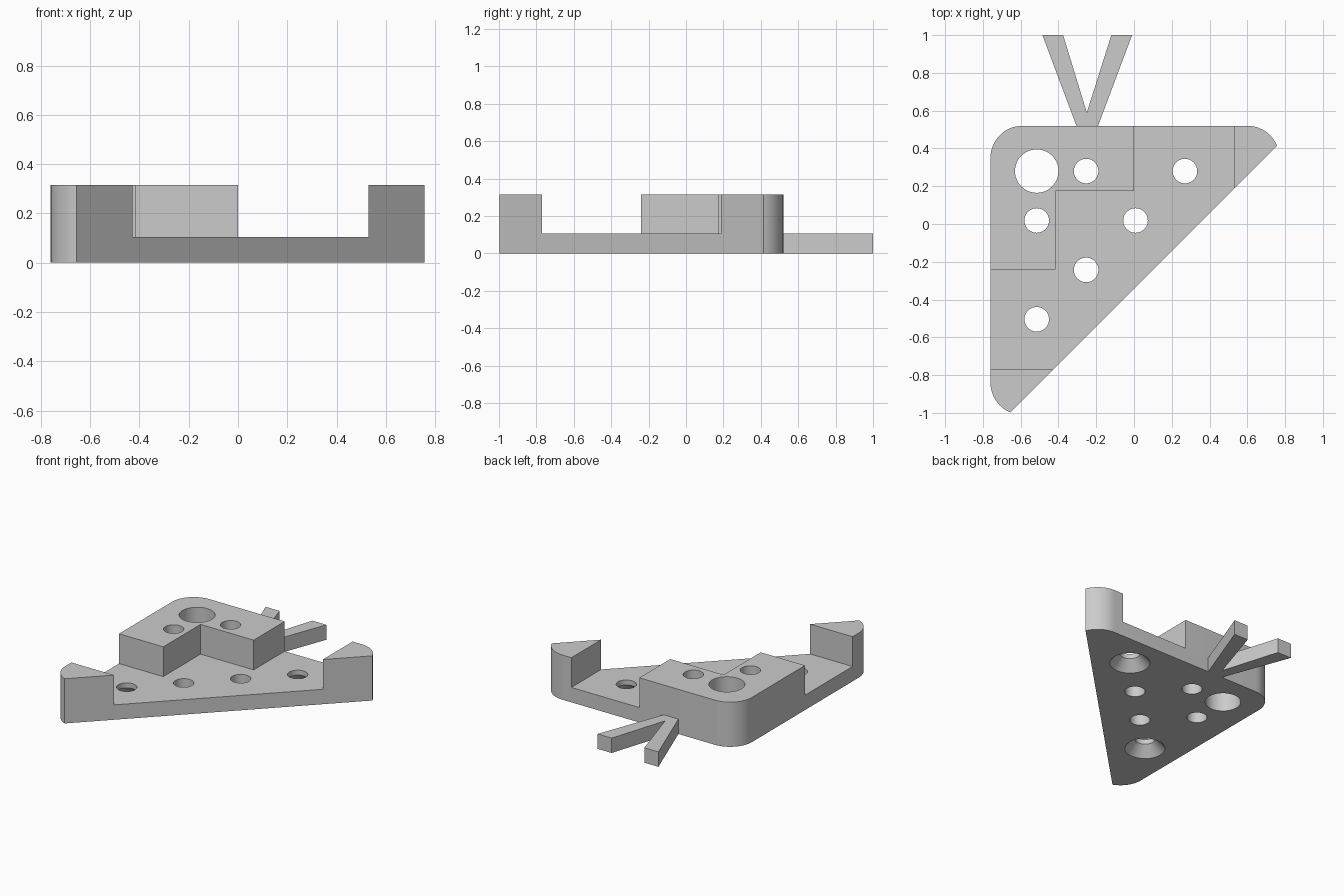
import bpy
import bmesh
from math import cos, sin, asin, pi
from mathutils import Matrix

cube = bpy.data.objects.get("Cube")
if cube:
    bpy.data.objects.remove(cube, do_unlink=True)

grey = bpy.data.materials.new("light_grey")
grey.use_nodes = True
colour = (0.6, 0.6, 0.6, 1)
grey.diffuse_color = colour
grey.node_tree.nodes["Principled BSDF"].inputs["Base Color"].default_value = colour

LEFT, BACK = -0.76, 0.52     # outer faces meeting at the square corner
BASE, TOP = 0.105, 0.315     # plate thickness and full height
RADIUS, REACH = 0.17, 1.36   # corner rounding, corner to end-arc centre


def add_object(name, bm):
    bmesh.ops.recalc_face_normals(bm, faces=bm.faces)
    mesh = bpy.data.meshes.new(name)
    bm.to_mesh(mesh)
    bm.free()
    mesh.materials.append(grey)
    obj = bpy.data.objects.new(name, mesh)
    bpy.context.collection.objects.link(obj)
    return obj


def prism(name, outline, low, high):
    bm = bmesh.new()
    face = bm.faces.new([bm.verts.new((x, y, low)) for x, y in outline])
    result = bmesh.ops.extrude_face_region(bm, geom=[face])
    verts = [v for v in result["geom"] if isinstance(v, bmesh.types.BMVert)]
    bmesh.ops.translate(bm, verts=verts, vec=(0, 0, high - low))
    return add_object(name, bm)


def cone(name, x, y, low, high, r_low, r_high):
    bm = bmesh.new()
    bmesh.ops.create_cone(bm, cap_ends=True, segments=48, radius1=r_low,
                          radius2=r_high, depth=high - low,
                          matrix=Matrix.Translation((x, y, (low + high) / 2)))
    return add_object(name, bm)


def cut(target, cutter):
    mod = target.modifiers.new("cut", "BOOLEAN")
    mod.operation = "DIFFERENCE"
    mod.solver = "EXACT"
    mod.object = cutter
    bpy.context.view_layer.objects.active = target
    bpy.ops.object.modifier_apply(modifier=mod.name)
    bpy.data.objects.remove(cutter, do_unlink=True)


def arc(cx, cy, start, end, steps=12):
    angles = [start + (end - start) * i / steps for i in range(steps + 1)]
    return [(cx + RADIUS * cos(a), cy + RADIUS * sin(a)) for a in angles]


# Triangular body with rounded corner and clipped rounded ends
tip = asin(0.065 / RADIUS)
outline = (arc(LEFT + REACH, BACK - RADIUS, tip, pi / 2)
           + arc(LEFT + RADIUS, BACK - RADIUS, pi / 2, pi)
           + arc(LEFT + RADIUS, BACK - REACH, pi, 1.5 * pi - tip))
body = prism("triangular_bracket", outline, 0, TOP)

# Lowered floor, leaving the L-shaped block and the two end posts
step = [(-1, -0.24), (-0.415, -0.24), (-0.415, 0.175), (0, 0.175),
        (0, 0.8), (0.53, 0.8), (0.53, -0.77), (-1, -0.77)]
cut(body, prism("floor_cutter", step, BASE, 0.5))

# Grid of through holes: one large at the corner, the rest small
X0, Y0, PITCH, SMALL, LARGE = -0.515, 0.28, 0.2615, 0.065, 0.115
for col, row in [(0, 0), (1, 0), (3, 0), (0, 1), (2, 1), (1, 2), (0, 3)]:
    x, y = X0 + col * PITCH, Y0 - row * PITCH
    r = LARGE if col + row == 0 else SMALL
    cut(body, cone("hole_cutter", x, y, -0.1, 0.5, r, r))
    # Countersinks under the two end holes
    if 3 in (col, row) and 0 in (col, row):
        cut(body, cone("countersink_cutter", x, y, -0.07, 0.08, 0.195, 0.0557))

# Forked prongs on the back edge
fork = [(-0.305, BACK), (-0.19, BACK), (-0.01, 1), (-0.12, 1),
        (-0.25, 0.59), (-0.375, 1), (-0.485, 1)]
prongs = prism("forked_prongs", fork, 0, BASE)

bpy.ops.object.select_all(action="DESELECT")
body.select_set(True)
bpy.context.view_layer.objects.active = body
bpy.ops.object.shade_smooth_by_angle()
